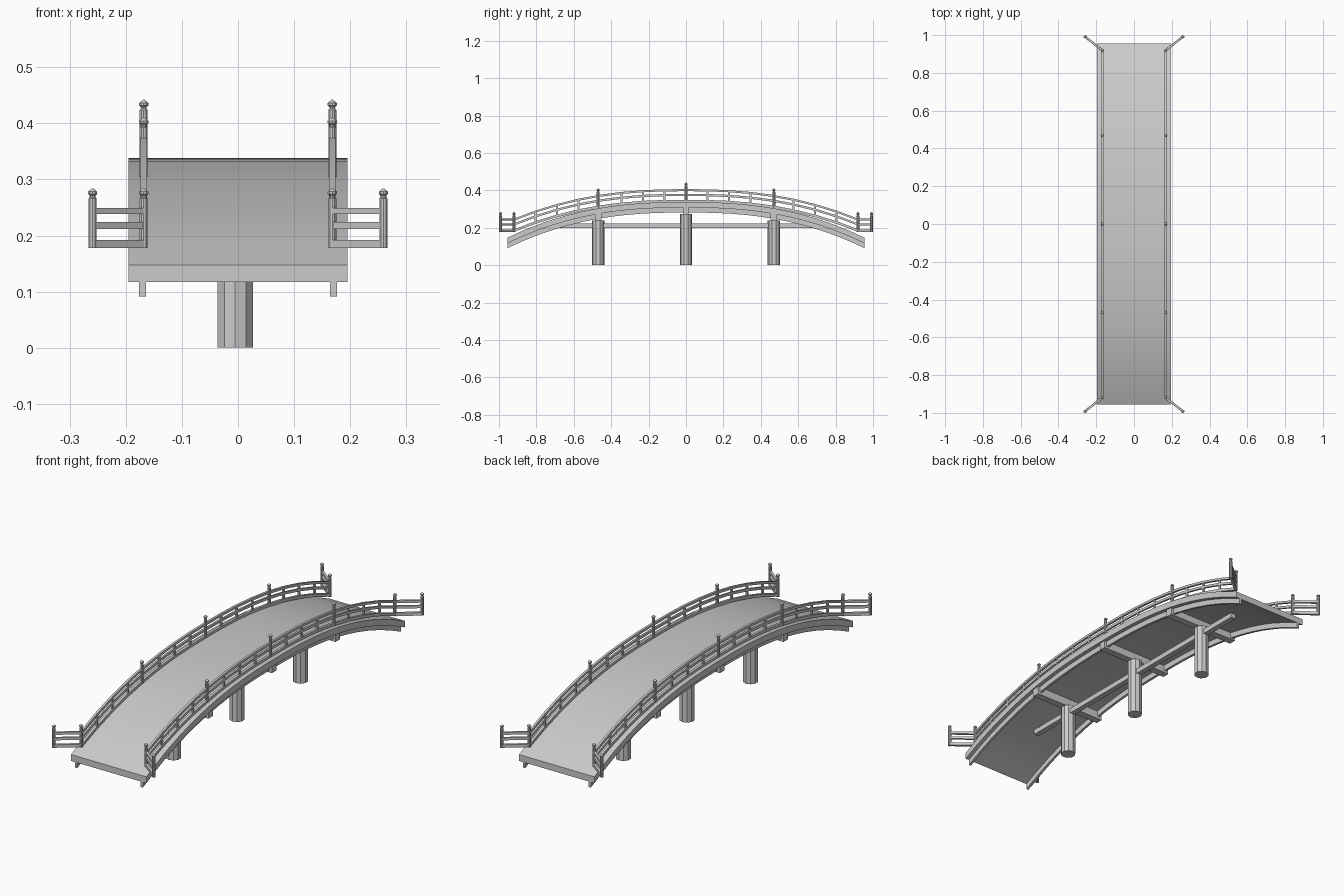
import bpy, bmesh, math
from mathutils import Vector

if "Cube" in bpy.data.objects:
    bpy.data.objects.remove(bpy.data.objects["Cube"])

HALF = 0.955      # half length of deck
RAIL_Y = 0.92     # y of the last railing post on the arch
RAIL_X = 0.168


def deck_z(y):
    return 0.338 - 0.191 * (abs(y) / HALF) ** 2.45


def rail_z(y):
    return 0.336 - 0.158 * (abs(y) / RAIL_Y) ** 2.4


def finish(name, bm, smooth=True):
    bmesh.ops.recalc_face_normals(bm, faces=bm.faces)
    me = bpy.data.meshes.new(name)
    bm.to_mesh(me)
    bm.free()
    ob = bpy.data.objects.new(name, me)
    bpy.context.collection.objects.link(ob)
    if smooth:
        bpy.context.view_layer.objects.active = ob
        ob.select_set(True)
        bpy.ops.object.shade_smooth_by_angle(angle=math.radians(30))
        ob.select_set(False)
    return ob


def sweep(name, path, width, low, high):
    """Rectangular bar along path points, from low to high above the path."""
    bm = bmesh.new()
    side = (path[-1] - path[0]).cross(Vector((0, 0, 1))).normalized() * width / 2
    rings = []
    for p in path:
        corners = [(-1, low), (1, low), (1, high), (-1, high)]
        rings.append([bm.verts.new(p + side * s + Vector((0, 0, h))) for s, h in corners])
    for a, b in zip(rings, rings[1:]):
        for i in range(4):
            j = (i + 1) % 4
            bm.faces.new((a[i], a[j], b[j], b[i]))
    bm.faces.new(rings[0])
    bm.faces.new(rings[-1])
    return finish(name, bm)


def lathe(name, profile, loc, sides):
    bm = bmesh.new()
    rings = []
    for r, z in profile:
        rings.append([bm.verts.new((loc[0] + r * math.cos(2 * math.pi * (k + 0.5) / sides),
                                    loc[1] + r * math.sin(2 * math.pi * (k + 0.5) / sides),
                                    loc[2] + z)) for k in range(sides)])
    for a, b in zip(rings, rings[1:]):
        for i in range(sides):
            j = (i + 1) % sides
            bm.faces.new((a[i], a[j], b[j], b[i]))
    bm.faces.new(rings[0])
    bm.faces.new(rings[-1])
    return finish(name, bm)


def box(name, lo, hi):
    mid_y = (lo[1] + hi[1]) / 2
    mid_x = (lo[0] + hi[0]) / 2
    path = [Vector((mid_x, lo[1], 0)), Vector((mid_x, hi[1], 0))]
    return sweep(name, path, hi[0] - lo[0], lo[2], hi[2])


def arch(x, half, fn, n=24):
    ys = [-half + 2 * half * i / n for i in range(n + 1)]
    return [Vector((x, y, fn(y))) for y in ys]


# Arched deck and the stringers under its edges
sweep("deck", arch(0, HALF, deck_z), 0.39, -0.030, 0)
for s in (-1, 1):
    sweep("stringer", arch(s * 0.17, HALF, deck_z), 0.012, -0.056, -0.029)

# Piers with cross beams and the long tie beam
for y in (-0.47, 0, 0.47):
    top = deck_z(y) - 0.03
    lathe("pier", [(0.033, 0), (0.033, top - 0.034)], (-0.005, y, 0), 10)
    box("cross_beam", (-0.188, y - 0.017, top - 0.036), (0.188, y + 0.017, top + 0.004))
box("tie_beam", (-0.018, -0.695, 0.198), (0.008, 0.695, 0.222))

# Railings: three rails, capped posts, short balusters
POST = [(0.0075, 0), (0.0075, 0.088), (0.0055, 0.090), (0.0055, 0.093),
        (0.0085, 0.096), (0.0085, 0.100), (0.005, 0.103), (0.001, 0.106)]
RAILS = [("base_rail", 0.012, 0, 0.014), ("middle_rail", 0.009, 0.034, 0.046),
         ("top_rail", 0.011, 0.060, 0.071)]
for s in (-1, 1):
    x = s * RAIL_X
    for name, w, lo, hi in RAILS:
        sweep(name, arch(x, RAIL_Y, rail_z, 16), w, lo, hi)
    for i in range(17):
        y = -RAIL_Y + 2 * RAIL_Y * i / 16
        if i % 4 == 0:
            y = {0: -RAIL_Y, 4: -0.47, 8: 0, 12: 0.47, 16: RAIL_Y}[i]
            lathe("railing_post", POST, (x, y, rail_z(y)), 10)
        else:
            z = rail_z(y)
            box("baluster", (x - 0.004, y - 0.005, z), (x + 0.004, y + 0.005, z + 0.062))
    # Splayed wing panels at both ends
    for e in (-1, 1):
        z = rail_z(RAIL_Y)
        a, b = Vector((x, e * RAIL_Y, z)), Vector((s * 0.259, e * 0.9915, z))
        lathe("wing_post", POST, b, 10)
        for name, w, lo, hi in RAILS:
            sweep("wing_" + name, [a, b], w, lo, hi)
